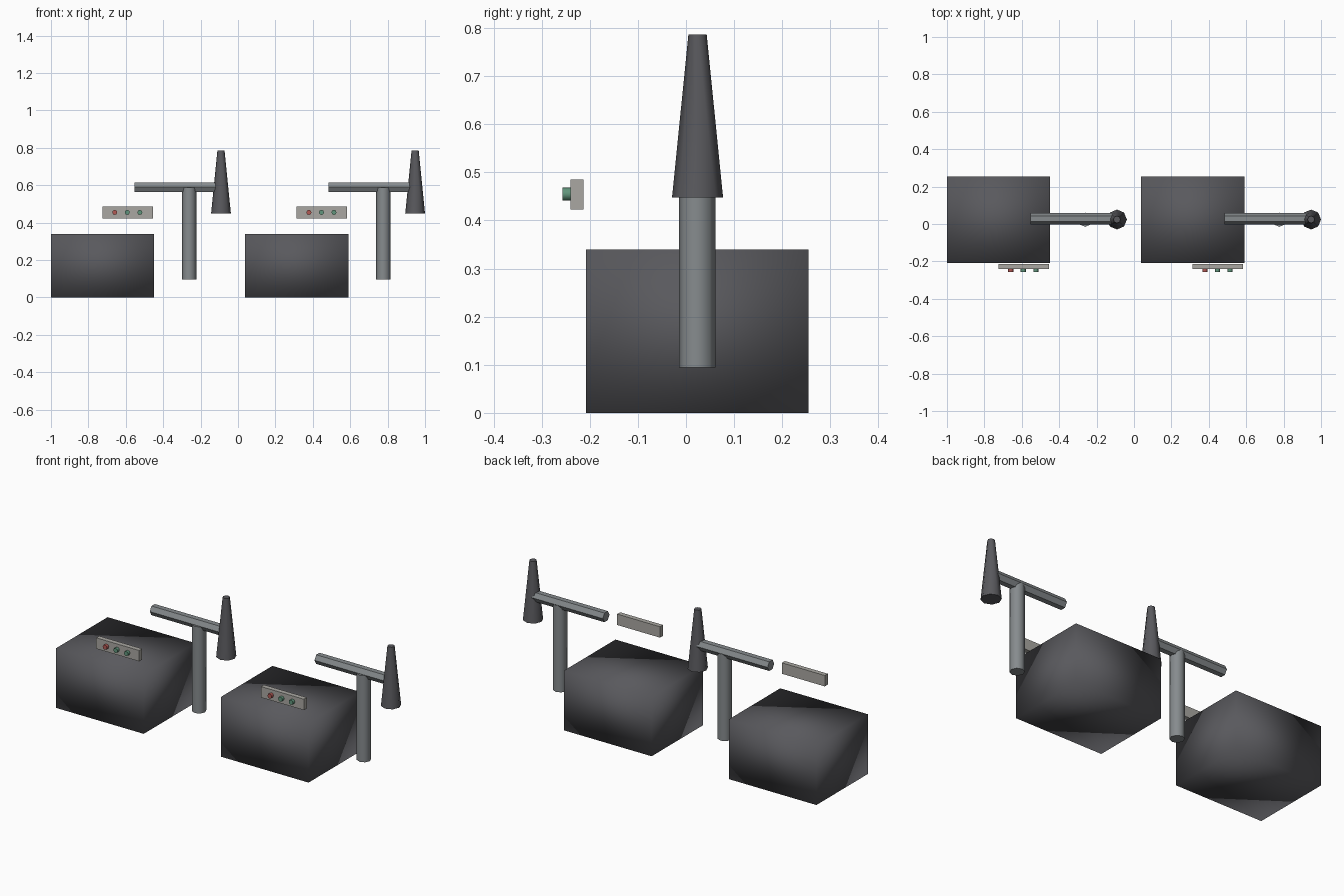
import bpy
from math import pi

if "Cube" in bpy.data.objects:
    bpy.data.objects.remove(bpy.data.objects["Cube"])


def mat(name, rgb):
    m = bpy.data.materials.new(name)
    m.diffuse_color = (*rgb, 1)
    m.use_nodes = True
    m.node_tree.nodes["Principled BSDF"].inputs["Base Color"].default_value = m.diffuse_color
    return m


DARK = mat("dark_grey", (0.10, 0.10, 0.11))
STEEL = mat("steel", (0.24, 0.26, 0.27))
PANEL = mat("panel_grey", (0.40, 0.39, 0.36))
RED = mat("red", (0.45, 0.10, 0.09))
GREEN = mat("green", (0.12, 0.30, 0.20))


def finish(name, material, smooth=None):
    o = bpy.context.object
    o.name = name
    o.data.materials.append(material)
    if smooth == "all":
        bpy.ops.object.shade_smooth()
    elif smooth:
        bpy.ops.object.shade_smooth_by_angle(angle=smooth)
    return o


def box(name, lo, hi, material, smooth=None):
    bpy.ops.mesh.primitive_cube_add(
        size=1, location=[(a + b) / 2 for a, b in zip(lo, hi)])
    bpy.context.object.scale = [b - a for a, b in zip(lo, hi)]
    bpy.ops.object.transform_apply(location=False, rotation=False, scale=True)
    return finish(name, material, smooth)


def tube(name, center, r1, r2, length, sides, material, rot=(0, 0, 0)):
    bpy.ops.mesh.primitive_cone_add(vertices=sides, radius1=r1, radius2=r2,
                                    depth=length, location=center, rotation=rot)
    return finish(name, material, pi / 3.5)


CY = 0.023  # common centre line of post, arm and cone

for i, dx in enumerate((0, 1.038)):
    n = f"_{i + 1}"
    # main block, softly shaded across its edges
    box("block" + n, (-1 + dx, -0.208, 0), (-0.448 + dx, 0.255, 0.34), DARK, "all")
    # control panel with three buttons
    box("panel" + n, (-0.725 + dx, -0.24, 0.423), (-0.455 + dx, -0.213, 0.485), PANEL)
    for k, c in enumerate((RED, GREEN, GREEN)):
        tube(f"button_{k + 1}" + n, (-0.659 + 0.067 * k + dx, -0.247, 0.4545),
             0.0135, 0.0135, 0.02, 8, c, (pi / 2, 0, 0))
    # post, cross arm and tapered nozzle
    tube("post" + n, (-0.261 + dx, CY, 0.341), 0.038, 0.038, 0.493, 8, STEEL)
    tube("arm" + n, (-0.323 + dx, CY + 0.005, 0.589), 0.03, 0.03, 0.463, 6, STEEL, (0, pi / 2, 0))
    tube("nozzle" + n, (-0.091 + dx, CY + 0.001, 0.617), 0.053, 0.019, 0.338, 8, DARK)
